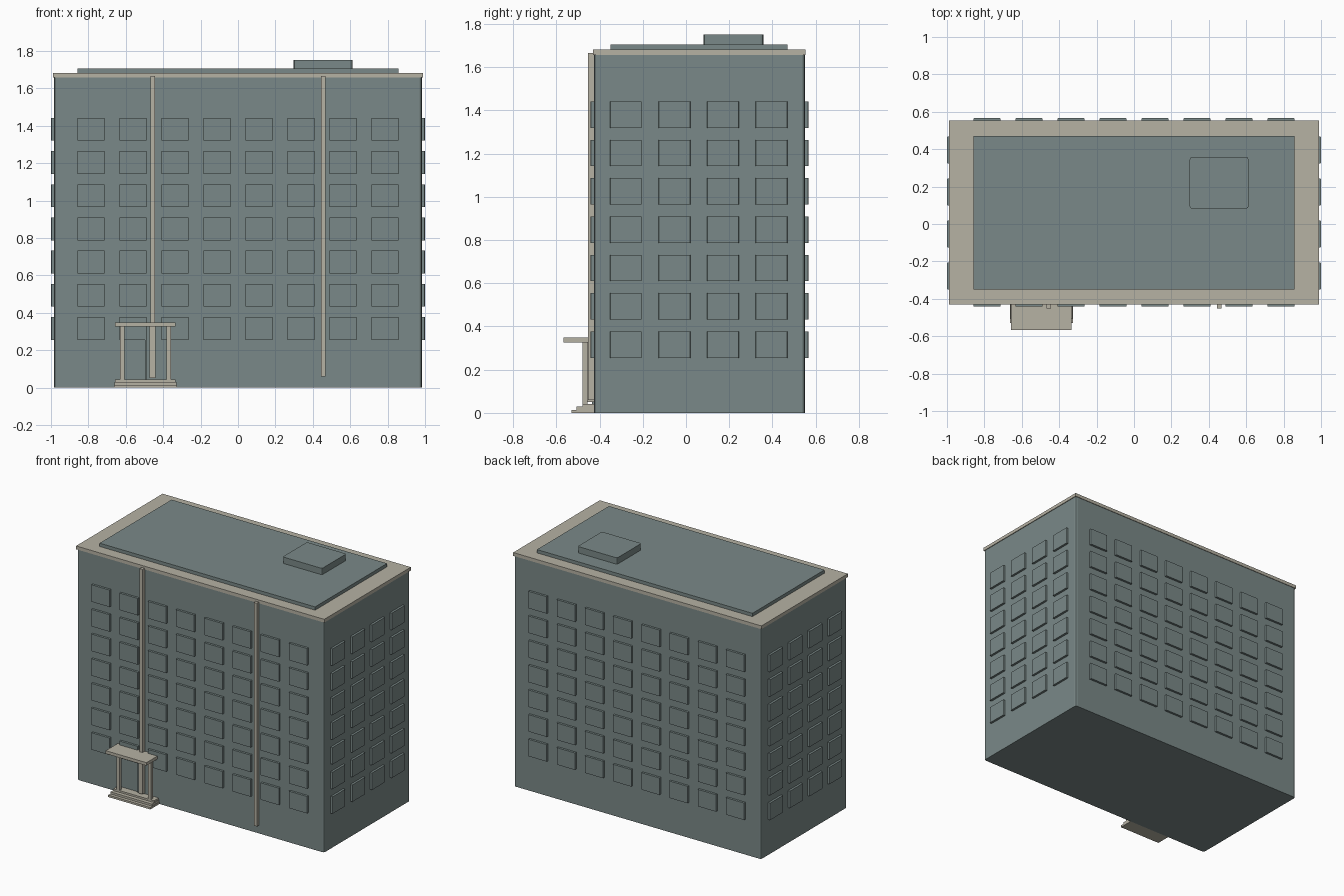
import bpy
import bmesh

if "Cube" in bpy.data.objects:
    bpy.data.objects.remove(bpy.data.objects["Cube"], do_unlink=True)


def material(name, rgb):
    m = bpy.data.materials.new(name)
    m.use_nodes = True
    m.diffuse_color = (*rgb, 1)
    m.node_tree.nodes["Principled BSDF"].inputs["Base Color"].default_value = (*rgb, 1)
    return m


SLATE = material("slate grey", (0.195, 0.25, 0.246))
STONE = material("warm stone", (0.468, 0.445, 0.371))


def box(name, mat, x, y, z, bevel=0, edge_axis=None, segments=2):
    """Box from (min, max) ranges; edge_axis limits the bevel to edges along that axis."""
    bm = bmesh.new()
    bmesh.ops.create_cube(bm, size=1)
    for v in bm.verts:
        for i, (lo, hi) in enumerate((x, y, z)):
            v.co[i] = lo if v.co[i] < 0 else hi
    if bevel:
        edges = [e for e in bm.edges if edge_axis is None
                 or abs((e.verts[0].co - e.verts[1].co).normalized()[edge_axis]) > 0.9]
        bmesh.ops.bevel(bm, geom=edges, offset=bevel, segments=segments,
                        profile=0.5, affect='EDGES')
    mesh = bpy.data.meshes.new(name)
    bm.to_mesh(mesh)
    bm.free()
    mesh.materials.append(mat)
    ob = bpy.data.objects.new(name, mesh)
    bpy.context.scene.collection.objects.link(ob)
    return ob


def span(centre, size):
    return (centre - size / 2, centre + size / 2)


# Main block, cornice and roof
FRONT, BACK, SIDE = -0.426, 0.550, 0.983
box("main_block", SLATE, (-SIDE, SIDE), (FRONT, BACK), (0, 1.66), 0.013, 2)
box("cornice", STONE, (-0.988, 0.988), (-0.43, 0.554), (1.658, 1.682))
box("roof_deck", SLATE, (-0.858, 0.858), (-0.349, 0.47), (1.68, 1.706))
box("roof_hatch", SLATE, (0.298, 0.612), (0.082, 0.358), (1.7, 1.752), 0.012, 2)

# Window panels: seven floors on all four walls
PITCH, WIDTH, HEIGHT, PROUD = 0.2246, 0.146, 0.122, 0.016
for floor in range(7):
    z = span(0.316 + floor * 0.1775, HEIGHT)
    for col in range(8):
        x = span((col - 3.5) * PITCH, WIDTH)
        box("front_window", SLATE, x, (FRONT - PROUD, FRONT + 0.01), z, 0.004, 2)
        box("back_window", SLATE, x, (BACK - 0.01, BACK + PROUD), z, 0.004, 2)
    for col in range(4):
        y = span(0.059 + (col - 1.5) * PITCH, WIDTH)
        box("left_window", SLATE, (SIDE - 0.01, SIDE + PROUD), y, z, 0.004, 2)
        box("right_window", SLATE, (-SIDE - PROUD, -SIDE + 0.01), y, z, 0.004, 2)

# Tall strips on the front
for x in (-0.455, 0.455):
    box("front_strip", STONE, span(x, 0.024), (-0.453, FRONT), (0.06, 1.667))

# Entrance: steps, columns, canopy and door
DOOR = -0.495
for i, (reach, top) in enumerate(((-0.53, 0.014), (-0.507, 0.029), (-0.48, 0.042))):
    box("entrance_step", STONE, span(DOOR, 0.336 - i * 0.006), (reach, FRONT), (i * 0.01, top))
for s in (-1, 1):
    box("entrance_column", STONE, span(DOOR + s * 0.125, 0.024), (-0.48, -0.455), (0.04, 0.33))
box("canopy", STONE, span(DOOR, 0.324), (-0.566, FRONT), (0.327, 0.349))
box("door_frame", STONE, span(-0.457, 0.032), (-0.455, FRONT), (0.05, 0.329))
box("door_edge", SLATE, span(-0.491, 0.01), (-0.436, FRONT), (0.042, 0.329))
